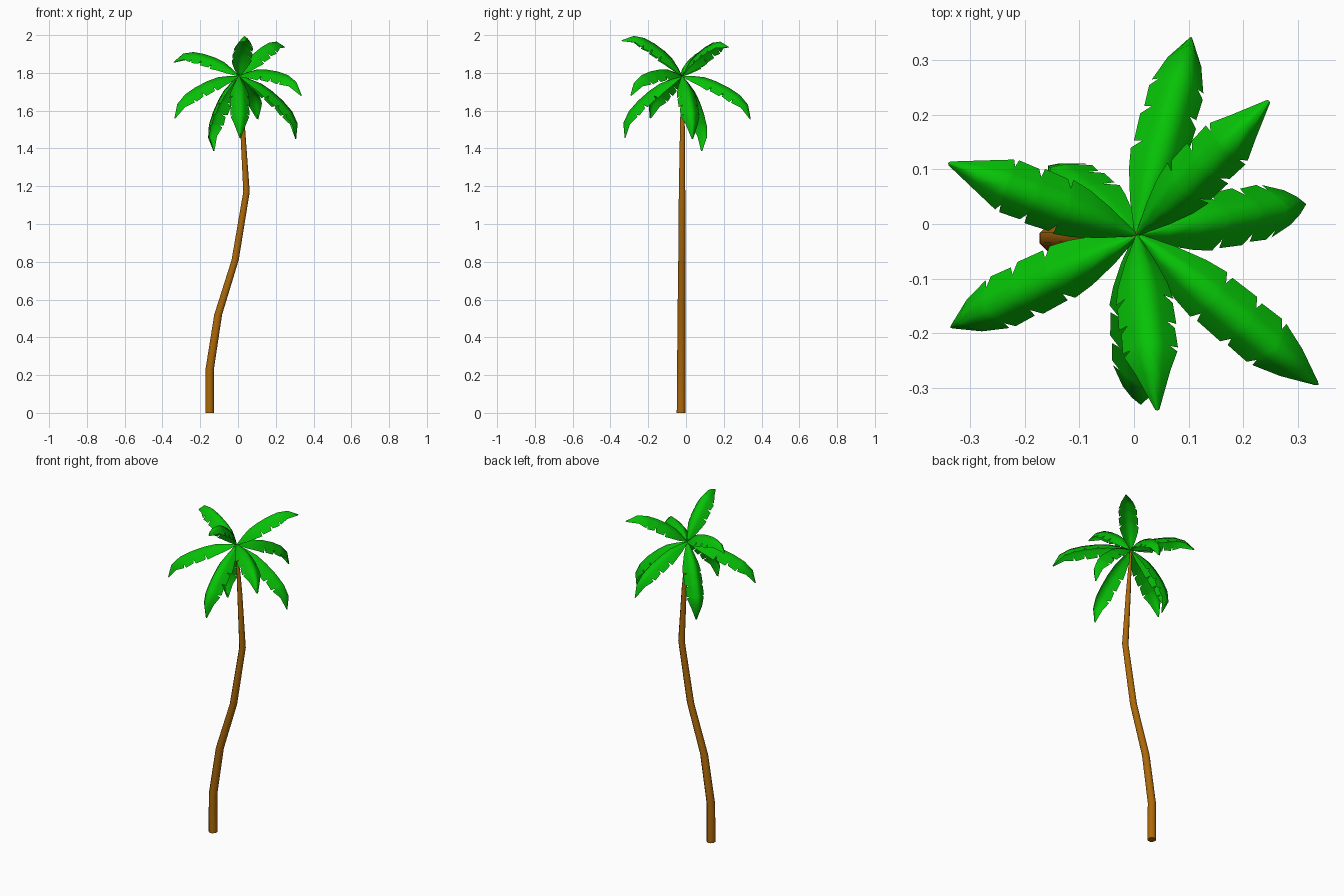
import bpy, bmesh, math
from mathutils import Vector

if "Cube" in bpy.data.objects:
    bpy.data.objects.remove(bpy.data.objects["Cube"])


def material(name, rgb):
    m = bpy.data.materials.new(name)
    m.diffuse_color = (*rgb, 1)
    m.use_nodes = True
    m.node_tree.nodes["Principled BSDF"].inputs["Base Color"].default_value = m.diffuse_color
    return m


GREEN = material("leaf_green", (0.002, 0.54, 0.002))
BROWN = material("bark_brown", (0.41, 0.14, 0.003))


def finish(bm, name, mat, smooth_angle):
    bmesh.ops.recalc_face_normals(bm, faces=bm.faces)
    me = bpy.data.meshes.new(name)
    bm.to_mesh(me)
    bm.free()
    me.materials.append(mat)
    ob = bpy.data.objects.new(name, me)
    bpy.context.collection.objects.link(ob)
    bpy.context.view_layer.objects.active = ob
    ob.select_set(True)
    bpy.ops.object.shade_smooth_by_angle(angle=math.radians(smooth_angle))
    ob.select_set(False)


# trunk: bent tapering tube, rows are x, y, z, radius
PATH = [(-0.15, -0.026, 0, 0.025), (-0.15, -0.025, 0.23, 0.024),
        (-0.105, -0.024, 0.52, 0.0225), (-0.015, -0.022, 0.81, 0.0205),
        (0.045, -0.021, 1.17, 0.0185), (0.025, -0.019, 1.5, 0.014),
        (0.005, -0.02, 1.785, 0.006)]
SIDES = 8
bm = bmesh.new()
rings = []
for x, y, z, r in PATH:
    rings.append([bm.verts.new((x + r * math.cos(a), y + r * math.sin(a), z))
                  for a in [math.tau * (i + 0.5) / SIDES for i in range(SIDES)]])
for lo, hi in zip(rings, rings[1:]):
    for i in range(SIDES):
        j = (i + 1) % SIDES
        bm.faces.new((lo[i], lo[j], hi[j], hi[i]))
bm.faces.new(rings[0][::-1])
bm.faces.new(rings[-1])
finish(bm, "trunk", BROWN, 50)

# frond: arched, folded leaf; stations are position, half width, edge factor (notch < 1)
CROWN = Vector((0.005, -0.02, 1.785))
STATIONS = [(0, 0.004, 1), (0.12, 0.029, 1), (0.25, 0.046, 1), (0.36, 0.053, 1),
            (0.385, 0.052, 0.7), (0.395, 0.052, 0.98), (0.54, 0.053, 1),
            (0.56, 0.052, 0.7), (0.575, 0.052, 0.95), (0.7, 0.051, 1),
            (0.715, 0.05, 0.74), (0.735, 0.049, 1), (0.88, 0.032, 1), (1, 0.004, 1)]
ARCH = [(0, 0), (0.12, 0.38), (0.25, 0.72), (0.42, 0.93), (0.58, 1),
        (0.75, 0.97), (0.9, 0.68), (1, 0)]


def arch(t):
    for (a, ha), (b, hb) in zip(ARCH, ARCH[1:]):
        if t <= b:
            return ha + (hb - ha) * (t - a) / (b - a)
    return 0


def frond(name, tip, sag):
    chord = Vector(tip) - CROWN
    side = Vector((-chord.y, chord.x, 0)).normalized()
    up = chord.cross(side).normalized()
    bm = bmesh.new()
    rows = []
    for t, w, edge in STATIONS:
        a, b = max(t - 0.08, 0), min(t + 0.08, 1)
        tangent = chord * (b - a) + up * sag * (arch(b) - arch(a))
        normal = tangent.cross(side).normalized()
        ridge = CROWN + chord * t + up * sag * arch(t)
        row = []
        for s in (-edge, -0.5, 0, 0.5, edge):
            drop = w * (0.65 * abs(s) + 0.45 * s * s)
            row.append(bm.verts.new(ridge + side * w * s - normal * drop))
        rows.append(row)
    for p, q in zip(rows, rows[1:]):
        for i in range(4):
            bm.faces.new((p[i], q[i], q[i + 1], p[i + 1]))
    finish(bm, name, GREEN, 180)


TIPS = [((0.105, 0.343, 1.555), 0.08), ((0.248, 0.226, 1.938), 0.07),
        ((0.308, 0.035, 1.45), 0.085), ((0.338, -0.295, 1.68), 0.085),
        ((0.043, -0.342, 1.972), 0.074), ((0.012, -0.325, 1.455), 0.082),
        ((-0.337, -0.19, 1.56), 0.078), ((-0.341, 0.112, 1.858), 0.075),
        ((-0.13, 0.085, 1.385), 0.085)]
for n, (tip, sag) in enumerate(TIPS, 1):
    frond(f"frond_{n}", tip, sag)
